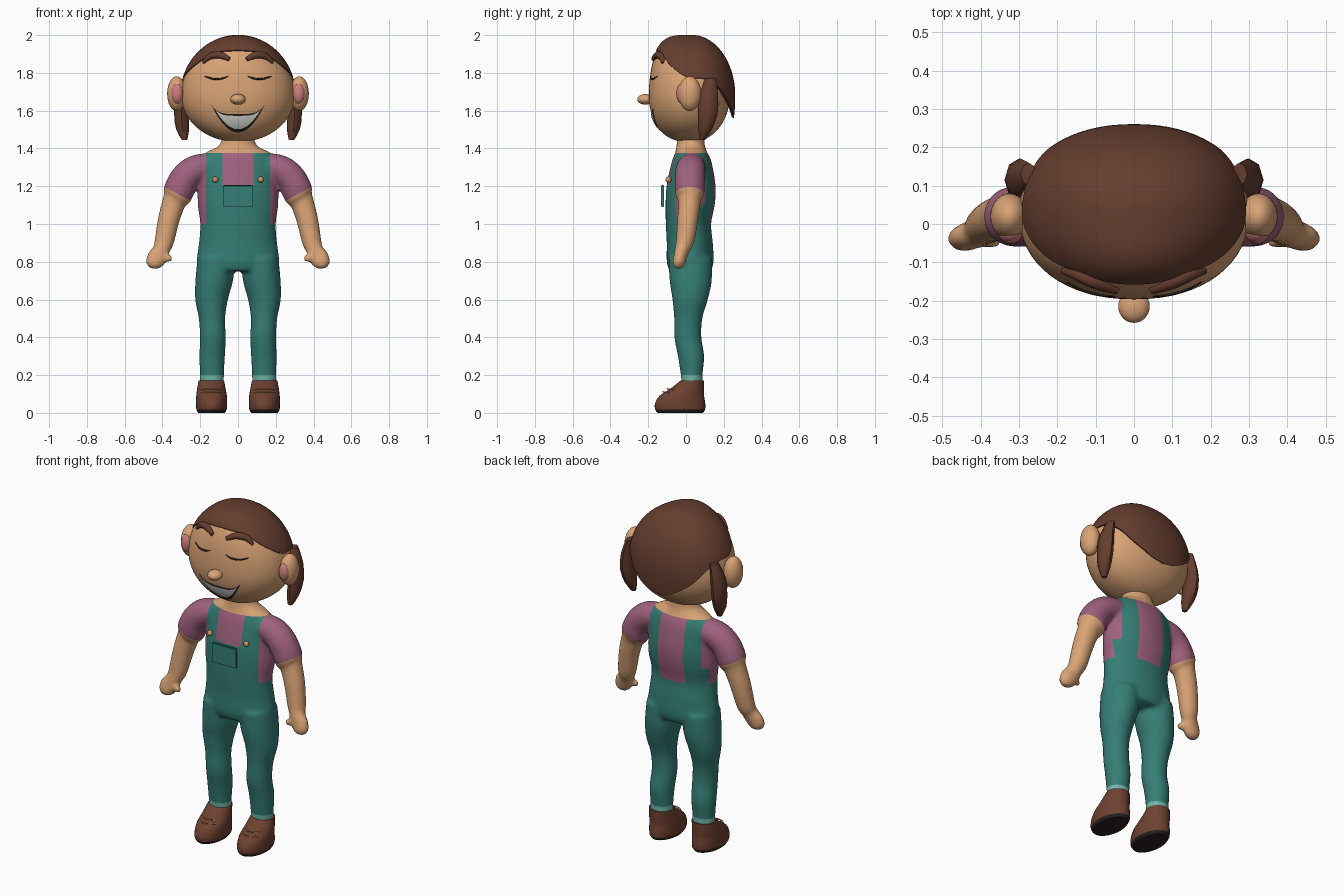
import bpy, bmesh
from math import sin, cos, pi, asin, sqrt, copysign, radians
from mathutils import Vector, Matrix

cube = bpy.data.objects.get("Cube")
if cube:
    bpy.data.objects.remove(cube, do_unlink=True)


def material(name, r, g, b):
    m = bpy.data.materials.new(name)
    m.use_nodes = True
    m.diffuse_color = (r, g, b, 1)
    m.node_tree.nodes["Principled BSDF"].inputs["Base Color"].default_value = (r, g, b, 1)
    return m


SKIN = material("skin", .70, .37, .18)
HAIR = material("brown hair", .13, .047, .028)
TEAL = material("teal cloth", .036, .21, .18)
SHIRT = material("mauve cloth", .35, .12, .21)
SHOE = material("brown leather", .155, .053, .03)
DARK = material("near black", .02, .015, .013)
SOCK = material("pale teal", .17, .47, .39)
PINK = material("inner ear pink", .60, .21, .20)
WHITE = material("teeth white", .75, .75, .72)
BRASS = material("brass", .58, .30, .12)


def finish(name, bm, *mats, pick=None):
    """Turn a bmesh into a smooth object; pick(centre) gives the material index."""
    bmesh.ops.recalc_face_normals(bm, faces=bm.faces)
    for f in bm.faces:
        f.smooth = True
        if pick:
            f.material_index = pick(f.calc_center_median())
    for e in bm.edges:
        e.smooth = e.calc_face_angle(0) < .8
    me = bpy.data.meshes.new(name)
    bm.to_mesh(me)
    bm.free()
    for m in mats:
        me.materials.append(m)
    ob = bpy.data.objects.new(name, me)
    bpy.context.collection.objects.link(ob)
    return ob


def spline(rows, n):
    """Catmull-Rom resampling of equal-length rows."""
    p = [Vector(r) for r in rows]
    p = [p[0]] + p + [p[-1]]
    out = []
    for a, b, c, d in zip(p, p[1:], p[2:], p[3:]):
        for k in range(n):
            t = k / n
            out.append(b + (c - a) * (t / 2) + (a * 2 - b * 5 + c * 4 - d) * (t * t / 2)
                       + (b * 3 - a - c * 3 + d) * (t ** 3 / 2))
    return out + [p[-1]]


def tube(bm, rows, sides=24, steps=4, level=False, mirror=1):
    """Capped loft of elliptical rings; rows are x, y, z, depth radius, width radius."""
    rows = spline([(r[0] * mirror, *r[1:]) for r in rows], steps)
    pts = [Vector(r[:3]) for r in rows]
    rings = []
    for i, r in enumerate(rows):
        t = (pts[min(i + 1, len(pts) - 1)] - pts[max(i - 1, 0)]).normalized()
        if level:
            t = Vector((0, 0, 1))
        u = Vector((0, 1, 0))
        u = (u - t * u.dot(t)).normalized()
        v = t.cross(u)
        angles = [2 * pi * k / sides for k in range(sides)]
        rings.append([bm.verts.new(pts[i] + u * (r[3] * cos(a)) + v * (r[4] * sin(a))) for a in angles])
    for a, b in zip(rings, rings[1:]):
        for k in range(sides):
            j = (k + 1) % sides
            bm.faces.new((a[k], a[j], b[j], b[k]))
    bm.faces.new(rings[0])
    bm.faces.new(rings[-1])


def sheet(bm, func, nu, nv):
    """Grid of func(u, v) with u and v from 0 to 1, seams and poles welded."""
    g = [[bm.verts.new(func(i / nu, j / nv)) for j in range(nv + 1)] for i in range(nu + 1)]
    for i in range(nu):
        for j in range(nv):
            bm.faces.new((g[i][j], g[i + 1][j], g[i + 1][j + 1], g[i][j + 1]))
    bmesh.ops.remove_doubles(bm, verts=bm.verts, dist=1e-5)
    bmesh.ops.dissolve_degenerate(bm, edges=bm.edges, dist=1e-5)


def ball(name, loc, size, mat):
    bm = bmesh.new()
    bmesh.ops.create_uvsphere(bm, u_segments=28, v_segments=16, radius=1,
                              matrix=Matrix.Translation(loc) @ Matrix.Diagonal((*size, 1)))
    return finish(name, bm, mat)


def tube_object(name, rows, mat, **kw):
    bm = bmesh.new()
    tube(bm, rows, **kw)
    return finish(name, bm, mat)


SIDES = ((1, "left"), (-1, "right"))

# Body: torso, legs, arms and thumbs fused into one skin
bm = bmesh.new()
tube(bm, [(0, .025, 1.48, .07, .08), (0, .025, 1.415, .075, .1), (0, .028, 1.378, .085, .17),
          (0, .03, 1.33, .105, .2), (0, .027, 1.2, .13, .21), (0, .022, 1.1, .13, .213),
          (0, .013, 1, .12, .2), (0, .02, .9, .122, .207), (0, .022, .8, .124, .219),
          (0, .022, .75, .11, .2)], level=True, sides=40)
for s, _ in SIDES:
    tube(bm, [(.115, .022, .82, .115, .1), (.126, .025, .7, .112, .1), (.14, .022, .6, .094, .087),
              (.138, .012, .5, .075, .07), (.133, .01, .4, .072, .069), (.137, .027, .3, .07, .068),
              (.138, .03, .2, .058, .064), (.138, .035, .12, .056, .064)], level=True, mirror=s)
    tube(bm, [(.12, .03, 1.305, .07, .07), (.22, .025, 1.29, .079, .077), (.285, .02, 1.235, .08, .08),
              (.322, .02, 1.155, .077, .08), (.332, .02, 1.135, .061, .065), (.365, .01, 1.03, .056, .058),
              (.39, -.005, .91, .049, .052), (.405, -.02, .865, .04, .045), (.43, -.032, .82, .035, .053),
              (.448, -.04, .785, .032, .042), (.455, -.042, .765, .015, .02)], mirror=s)
    tube(bm, [(.42, -.03, .84, .022, .022), (.38, -.042, .822, .021, .021), (.35, -.05, .815, .015, .015)],
         mirror=s)
blank = finish("body_source", bm)
remesh = blank.modifiers.new("fuse", "REMESH")
remesh.mode = "VOXEL"
remesh.voxel_size = .011
relax = blank.modifiers.new("relax", "SMOOTH")
relax.factor = .5
relax.iterations = 6
graph = bpy.context.evaluated_depsgraph_get()
fused = bpy.data.meshes.new_from_object(blank.evaluated_get(graph))
bpy.data.objects.remove(blank, do_unlink=True)
bm = bmesh.new()
bm.from_mesh(fused)
bpy.data.meshes.remove(fused)

# Clothing borders are cut into the body, then coloured by region
HEM = Vector((.317, 0, 1.158))
HEM_DOWN = Vector((.46, 0, -.89))
cuts = [((0, 0, z), (0, 0, 1)) for z in (1.375, 1.205, 1.1, 1.0, .2)]
cuts += [((x, 0, 0), (1, 0, 0)) for x in (-.17, -.083, .083, .17)]
cuts += [((0, y, 0), (0, 1, 0)) for y in (-.06, .06)]
cuts += [((s * HEM.x, 0, HEM.z), (s * HEM_DOWN.x, 0, HEM_DOWN.z)) for s, _ in SIDES]
for co, no in cuts:
    bmesh.ops.bisect_plane(bm, geom=bm.verts[:] + bm.edges[:] + bm.faces[:], plane_co=co, plane_no=no)


def clothing(c):
    x = abs(c.x)
    if x > .235 and (Vector((x, 0, c.z)) - HEM).dot(HEM_DOWN) > 0:
        return 0
    if c.z > 1.375 and x < .21:
        return 0
    if c.z < .2:
        return 3
    bib = 1.205 if c.y < .02 else 1.0
    middle = x < .083 and c.z > bib
    flank = x > .17 and (c.z > 1.1 or (c.z > 1.0 and -.06 < c.y < .06))
    return 2 if middle or flank else 1


finish("body_and_clothes", bm, SKIN, TEAL, SHIRT, SOCK, pick=clothing)

# Head shape: flat face, round back
MID = Vector((0, .03, 1.68))


def spow(v, p):
    return copysign(abs(v) ** p, v)


def head_point(t, f, scale, back, tail=1):
    c, s = max(cos(f), 0), sin(f)
    if cos(t) > 0:
        depth = .23 * c ** (.5 if s > 0 else .75)
    else:
        depth = back * c ** (1 if s > 0 else tail)
    return MID + scale * Vector((.305 * c * spow(sin(t), .92), -depth * spow(cos(t), .92),
                                 s * (.32 if s > 0 else .25)))


def face_y(x, z):
    """Depth of the face surface at x, z."""
    x, z = x / .985, (z - MID.z) / .985
    s = z / (.32 if z > 0 else .25)
    c = sqrt(1 - s * s)
    k = min(abs(x) / (.305 * c), 1) ** (1 / .92)
    return MID.y - .985 * .23 * c ** (.5 if s > 0 else .75) * sqrt(1 - k * k) ** .92


bm = bmesh.new()
sheet(bm, lambda u, v: head_point(2 * pi * u, pi * (v - .5), .985, .205), 64, 40)
finish("head", bm, SKIN)

# Hair cap ending on a hairline that drops from forehead to nape
HAIRLINE = spline([(0, 1.92), (35, 1.905), (60, 1.84), (85, 1.778), (105, 1.77), (125, 1.73),
                   (145, 1.645), (165, 1.58), (180, 1.56)], 12)


def hair_point(u, v):
    deg = abs(360 * u - 180)
    z = min(HAIRLINE, key=lambda p: abs(p.x - deg)).y
    for a, b in zip(HAIRLINE, HAIRLINE[1:]):
        if a.x <= deg <= b.x:
            z = a.y + (b.y - a.y) * (deg - a.x) / (b.x - a.x)
    s = (z - MID.z) / (.32 if z > MID.z else .25)
    low = asin(s)
    f = pi / 2 + (low - pi / 2) * min(v / .95, 1)
    return head_point(radians(360 * u - 180), f, 1.003 if v < .97 else .95, .23, .25)


bm = bmesh.new()
sheet(bm, hair_point, 72, 40)
finish("hair", bm, HAIR)

# Mouth: dark crescent with a smaller white crescent over it
def mouth(name, half, top, bottom, corner, lift, mat):
    def point(u, v):
        w = 2 * u - 1
        hi = top + (corner - top) * w ** 4
        lo = bottom + (corner - bottom) * w * w
        x, z = half * w, lo + (hi - lo) * v
        return x, face_y(x, z) - lift, z
    bm = bmesh.new()
    sheet(bm, point, 32, 10)
    finish(name, bm, mat)


mouth("mouth_outline", .14, 1.582, 1.485, 1.628, .003, DARK)
mouth("teeth", .122, 1.573, 1.502, 1.608, .006, WHITE)
ball("nose", (0, -.215, 1.66), (.041, .043, .028), SKIN)

# Paired parts of the head, dungarees and feet
for s, side in SIDES:
    ball(side + "_ear", (s * .325, .02, 1.69), (.05, .06, .092), SKIN)
    ball(side + "_inner_ear", (s * .322, -.022, 1.69), (.032, .03, .054), PINK)
    brow = [(.045, 1.872, .011), (.1, 1.895, .019), (.15, 1.885, .017), (.185, 1.853, .008)]
    tube_object(side + "_eyebrow", [(x, face_y(x, z) - .004, z, r, r) for x, z, r in brow], HAIR,
                sides=12, mirror=s)
    lid = [(.05, 1.783, .002), (.085, 1.77, .005), (.13, 1.768, .005), (.175, 1.782, .003)]
    tube_object(side + "_closed_eye", [(x, face_y(x, z), z, r, r) for x, z, r in lid], DARK,
                sides=8, mirror=s)
    tube_object(side + "_pigtail", [(.275, .13, 1.77, .03, .02), (.295, .12, 1.68, .05, .035),
                                    (.3, .115, 1.58, .052, .038), (.293, .1, 1.5, .036, .034),
                                    (.283, .088, 1.445, .014, .014)],
                HAIR, sides=8, steps=2, level=True, mirror=s)
    ball(side + "_button", (s * .12, -.093, 1.235), (.016, .016, .016), BRASS)

    bm = bmesh.new()
    tube(bm, [(.14, -.03, 0, .12, .07), (.14, -.031, .018, .132, .08), (.14, -.031, .05, .133, .082),
              (.14, -.022, .09, .118, .081), (.141, .008, .13, .088, .075), (.141, .034, .172, .062, .067)],
         sides=32, level=True, mirror=s)
    finish(side + "_shoe", bm, SHOE, DARK, pick=lambda c: int(c.z < .018))
    for i, (y, z) in enumerate(((-.123, .108), (-.1, .124))):
        tube_object(f"{side}_lace_{i + 1}", [(.085, y + .035, z, .003, .003), (.14, y, z + .004, .003, .003),
                                             (.195, y + .035, z, .003, .003)], BRASS, sides=6, mirror=s)

# Bib pocket
bm = bmesh.new()
bmesh.ops.create_cube(bm, size=1, matrix=Matrix.Translation((0, -.125, 1.148)) @ Matrix.Diagonal((.158, .016, .115, 1)))
bmesh.ops.bevel(bm, geom=bm.edges[:], offset=.003, segments=2, affect="EDGES")
finish("bib_pocket", bm, TEAL)
